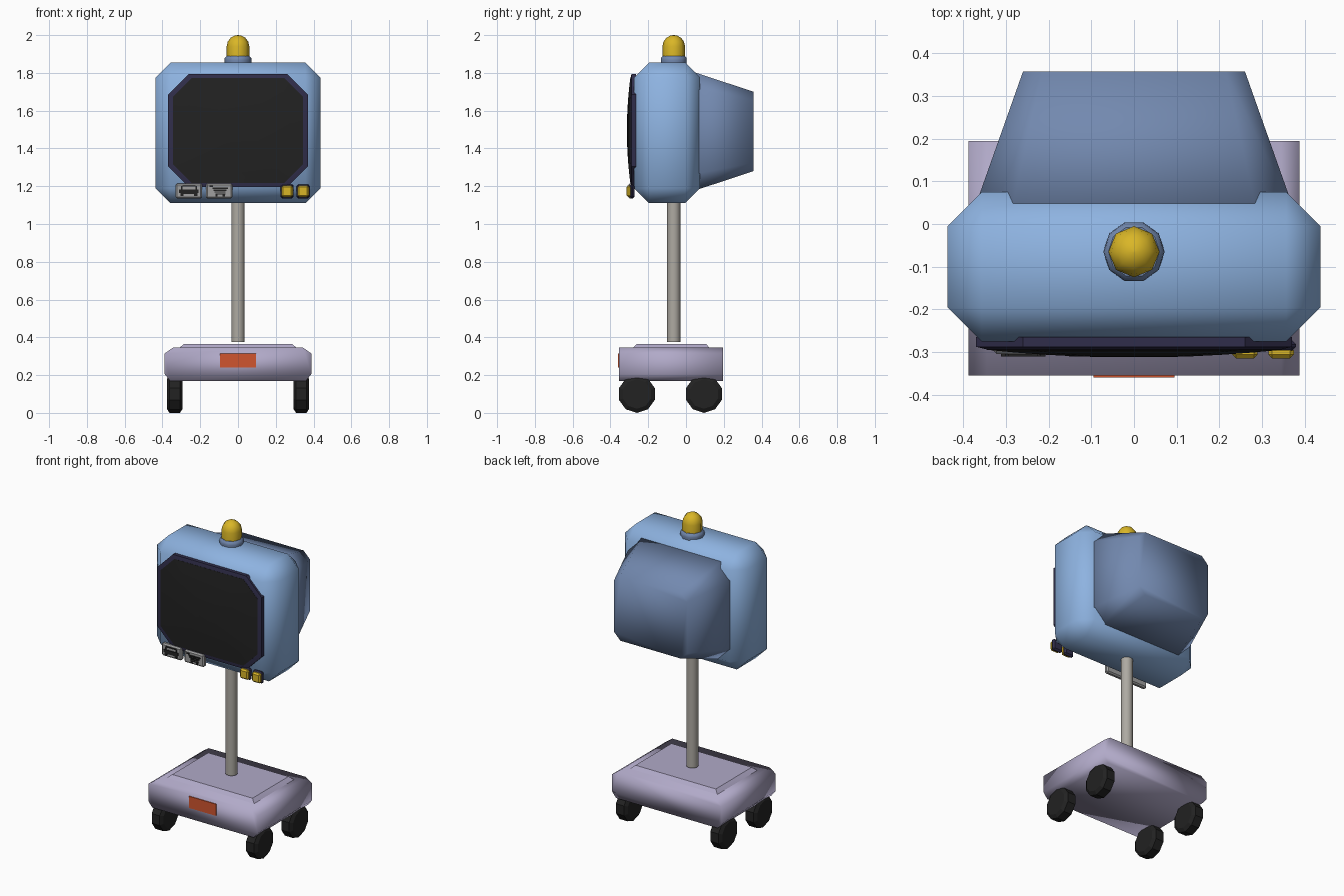
import bpy, bmesh, math

if "Cube" in bpy.data.objects:
    bpy.data.objects.remove(bpy.data.objects["Cube"])


def mat(name, r, g, b):
    m = bpy.data.materials.new(name)
    m.diffuse_color = (r, g, b, 1)
    m.use_nodes = True
    m.node_tree.nodes["Principled BSDF"].inputs["Base Color"].default_value = m.diffuse_color
    return m


SKY = mat("sky_blue", .27, .45, .75)
SLATE = mat("slate_blue", .17, .25, .43)
LILAC = mat("lilac_grey", .44, .40, .58)
STEEL = mat("warm_steel", .42, .40, .36)
DARK = mat("near_black", .016, .016, .016)
NAVY = mat("dark_navy", .03, .027, .07)
ORANGE = mat("orange", .63, .09, .028)
YELLOW = mat("yellow", .70, .47, .02)
GREY = mat("plate_grey", .35, .35, .35)


def finish(name, bm, material, smooth=None, bevel=0):
    """Turn a bmesh into an object; smooth is None (flat) or an angle in degrees."""
    bmesh.ops.recalc_face_normals(bm, faces=bm.faces)
    if bevel:
        bmesh.ops.bevel(bm, geom=bm.edges[:], offset=bevel, segments=1,
                        affect='EDGES', clamp_overlap=True)
    me = bpy.data.meshes.new(name)
    bm.to_mesh(me)
    bm.free()
    me.materials.append(material)
    ob = bpy.data.objects.new(name, me)
    bpy.context.collection.objects.link(ob)
    if smooth:
        bpy.ops.object.select_all(action='DESELECT')
        ob.select_set(True)
        bpy.context.view_layer.objects.active = ob
        if smooth >= 180:
            bpy.ops.object.shade_smooth()
        else:
            bpy.ops.object.shade_smooth_by_angle(angle=math.radians(smooth))
    return ob


def box(name, x, y, z, material, bevel=0, smooth=None):
    bm = bmesh.new()
    bmesh.ops.create_cube(bm, size=1)
    for v in bm.verts:
        v.co = [lo + (hi - lo) * (c + .5) for c, (lo, hi) in zip(v.co, (x, y, z))]
    return finish(name, bm, material, smooth, bevel)


def loft(name, rings, material, smooth=None, bevel=0):
    """Skin a list of equal-length point rings and cap both ends."""
    bm = bmesh.new()
    loops = [[bm.verts.new(p) for p in ring] for ring in rings]
    n = len(loops[0])
    for a, b in zip(loops, loops[1:]):
        for i in range(n):
            j = (i + 1) % n
            bm.faces.new((a[i], a[j], b[j], b[i]))
    bm.faces.new(loops[0])
    bm.faces.new(loops[-1])
    return finish(name, bm, material, smooth, bevel)


def octagon(y, hx, hz, c, cz):
    """Rectangle with cut corners in the xz plane."""
    pts = [(hx, hz - c), (hx - c, hz), (c - hx, hz), (-hx, hz - c),
           (-hx, c - hz), (c - hx, -hz), (hx - c, -hz), (hx, c - hz)]
    return [(px, y, cz + pz) for px, pz in pts]


def lathe(name, profile, n, x, y, material, smooth=None):
    """Upright turned part from (radius, height) pairs."""
    rings = [[(x + r * math.cos(2 * math.pi * i / n),
               y + r * math.sin(2 * math.pi * i / n), z) for i in range(n)]
             for r, z in profile]
    return loft(name, rings, material, smooth)


# trolley base: cut-corner profile run front to back, with a raised lid
half = [(.36, .17), (.388, .205), (.388, .315), (.345, .345)]
profile = half + [(-x, z) for x, z in reversed(half)]
loft("trolley_base", [[(x, y, z) for x, z in profile] for y in (-.355, .195)],
     LILAC, 180)
lid = []
for z, hx, y0, y1 in ((.335, .32, -.29, .135), (.345, .31, -.28, .125),
                      (.366, .285, -.26, .105)):
    lid.append([(-hx, y0, z), (hx, y0, z), (hx, y1, z), (-hx, y1, z)])
loft("base_lid", lid, LILAC, 35)
box("front_marker", (-.095, .095), (-.36, -.354), (.24, .315), ORANGE)

# wheels
N = 10
for side in (-1, 1):
    for tag, cy in (("front", -.26), ("back", .095)):
        rings = []
        for dx, r in ((-.042, .078), (-.028, .1), (.028, .1), (.042, .078)):
            rings.append([(side * .335 + dx, cy + r * math.sin(2 * math.pi * i / N),
                           .1 + r * math.cos(2 * math.pi * i / N)) for i in range(N)])
        loft(f"{tag}_wheel_{'left' if side < 0 else 'right'}", rings, DARK)

# pole
lathe("pole", [(.035, .375), (.035, 1.13)], 16, 0, -.065, STEEL, 40)

# monitor housing and tapered rear shell
box("monitor_housing", (-.437, .437), (-.275, .075), (1.11, 1.855), SKY, .08, 180)
loft("rear_shell", [octagon(0, .387, .328, .093, 1.49),
                    octagon(.358, .26, .21, .045, 1.49)], SLATE, 180)

# screen frame and domed glass
loft("screen_frame", [octagon(-.265, .37, .30, .11, 1.495),
                      octagon(-.288, .37, .30, .11, 1.495),
                      octagon(-.294, .345, .277, .10, 1.495)], NAVY, 30)
glass = []
for s in (1, .8, .6, .4, .2):
    glass.append(octagon(-.295 - .018 * (1 - s * s), .345 * s, .277 * s, .10 * s, 1.495))
loft("screen_glass", [octagon(-.28, .345, .277, .10, 1.495)] + glass, DARK, 30)

# picture plates under the screen
for tag, cx in (("left", -.26), ("right", -.10)):
    box(f"plate_{tag}", (cx - .07, cx + .07), (-.305, -.275), (1.135, 1.215), GREY, .008)


def icon(name, parts, cx, cz):
    for i, (x0, x1, z0, z1) in enumerate(parts):
        box(f"{name}_{i}", (cx + x0, cx + x1), (-.311, -.304), (cz + z0, cz + z1), DARK)


icon("vehicle_icon", [(-.052, .052, -.012, .006), (-.035, .035, .022, .029),
                      (-.042, -.034, .006, .025), (.034, .042, .006, .025),
                      (-.045, -.028, -.028, -.012), (.028, .045, -.028, -.012),
                      (-.028, .028, -.018, -.012)], -.26, 1.176)
icon("basket_icon", [(-.052, -.032, .020, .027), (-.034, .046, .010, .017),
                     (-.030, .040, .000, .006), (-.024, .034, -.010, -.004),
                     (-.020, .034, -.020, -.015), (-.020, -.008, -.031, -.021),
                     (.018, .030, -.031, -.021)], -.10, 1.176)

# push buttons on dark backings
for tag, cx in (("left", .26), ("right", .345)):
    box(f"button_backing_{tag}", (cx - .035, cx + .035), (-.298, -.272),
        (1.135, 1.21), NAVY, .01)
    box(f"button_{tag}", (cx - .03, cx + .03), (-.315, -.288), (1.142, 1.204),
        YELLOW, .009)

# beacon lamp on its collar
lathe("beacon_collar", [(.07, 1.85), (.072, 1.868), (.07, 1.88), (.06, 1.89)],
      10, 0, -.065, SLATE, 40)
dome = [(.06 * math.cos(a), 1.94 + .06 * math.sin(a))
        for a in (math.radians(d) for d in (0, 25, 50, 72, 88))]
lathe("beacon_lamp", [(.06, 1.88)] + dome, 8, 0, -.065, YELLOW, 60)
